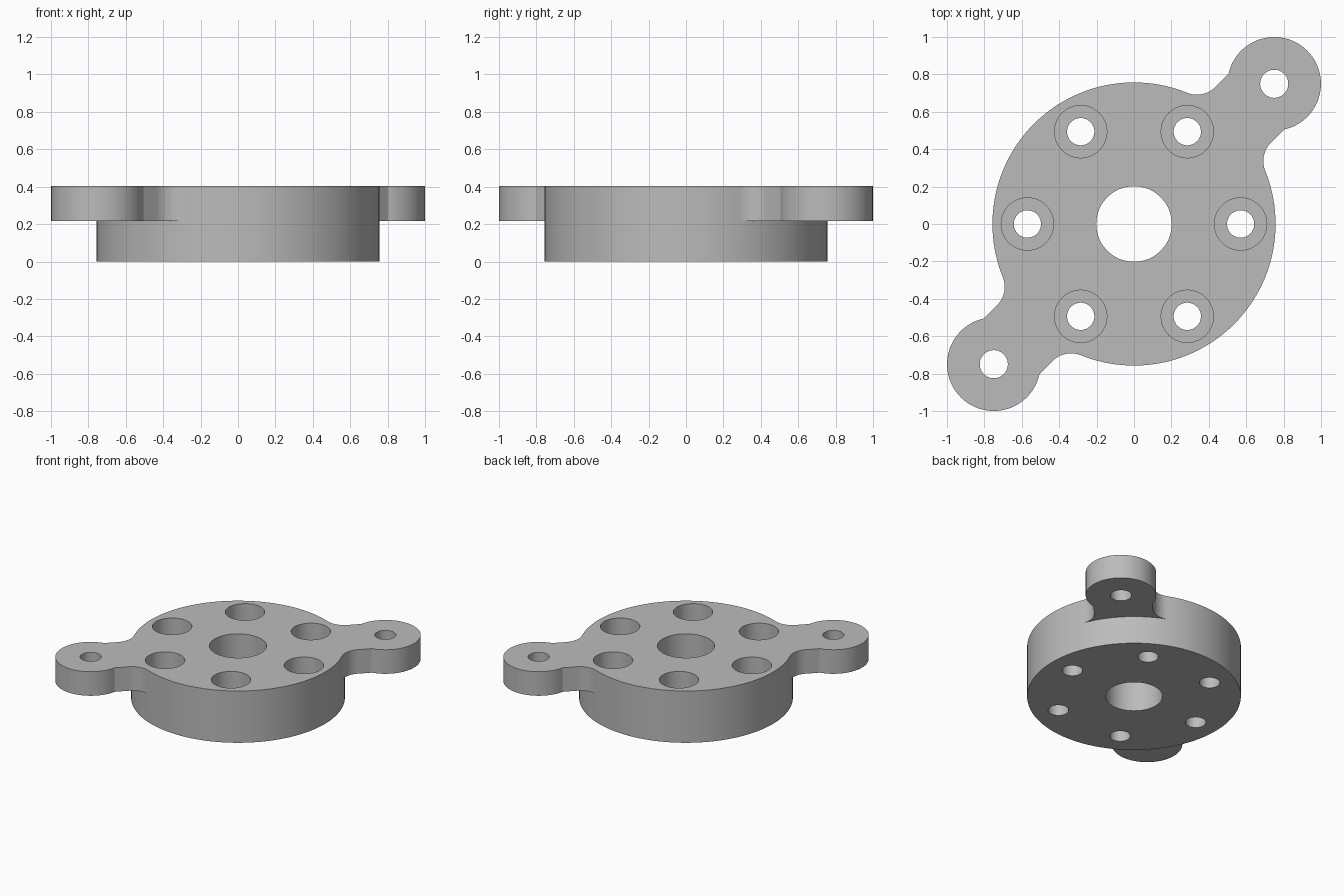
import bpy, bmesh
from math import asin, atan2, cos, sin, pi, sqrt, radians

cube = bpy.data.objects.get("Cube")
if cube:
    bpy.data.objects.remove(cube, do_unlink=True)

# Main dimensions
DISC_R, TOP, STEP = 0.757, 0.405, 0.217
EAR_R, EAR_DIST, NECK_HALF, FILLET = 0.25, 1.06, 0.21, 0.14
BOLT_CIRCLE, COUNTERBORE_Z = 0.57, 0.2

grey = bpy.data.materials.new("machined_grey")
grey.use_nodes = True
colour = (0.5, 0.5, 0.5, 1)
grey.diffuse_color = colour
grey.node_tree.nodes["Principled BSDF"].inputs["Base Color"].default_value = colour


def arc(cx, cy, r, a0, a1, n):
    return [(cx + r * cos(a0 + (a1 - a0) * i / n),
             cy + r * sin(a0 + (a1 - a0) * i / n)) for i in range(n + 1)]


def turn(points, a):
    return [(x * cos(a) - y * sin(a), x * sin(a) + y * cos(a)) for x, y in points]


# Half of the outline: one filleted ear, then the plain rim to the next ear
fv = NECK_HALF + FILLET
fu = sqrt((DISC_R + FILLET) ** 2 - fv ** 2)
spread = atan2(fv, fu)
open_angle = pi - asin(NECK_HALF / EAR_R)
ear = (arc(fu, -fv, FILLET, pi - spread, pi / 2, 12)
       + arc(EAR_DIST, 0, EAR_R, -open_angle, open_angle, 56)
       + arc(fu, fv, FILLET, -pi / 2, spread - pi, 12))
under_ear = arc(0, 0, DISC_R, -spread, spread, 16)
rim = arc(0, 0, DISC_R, spread, pi - spread, 48)[1:-1]


def layer(bm, points, z):
    return [bm.verts.new((x, y, z)) for x, y in points]


def wall(bm, low, high):
    for i in range(len(low)):
        j = (i + 1) % len(low)
        bm.faces.new((low[i], low[j], high[j], high[i]))


# Body: round hub below, eared plate above
bm = bmesh.new()
angles = (radians(45), radians(225))
plate = [p for a in angles for p in turn(ear + rim, a)]
hub = [p for a in angles for p in turn(under_ear + rim, a)]
plate_low, plate_high = layer(bm, plate, STEP), layer(bm, plate, TOP)
hub_low, hub_high = layer(bm, hub, 0), layer(bm, hub, STEP)
wall(bm, plate_low, plate_high)
wall(bm, hub_low, hub_high)
bm.faces.new(plate_high)
bm.faces.new(hub_low[::-1])
for a in angles:
    bm.faces.new(layer(bm, turn(under_ear + ear[::-1][1:-1], a), STEP))
bmesh.ops.remove_doubles(bm, verts=bm.verts, dist=0.0001)
bmesh.ops.recalc_face_normals(bm, faces=bm.faces)
mesh = bpy.data.meshes.new("flange_body")
bm.to_mesh(mesh)
bm.free()
body = bpy.data.objects.new("flange_body", mesh)
bpy.context.collection.objects.link(body)
mesh.materials.append(grey)


def drill(name, x, y, radius, z0=-0.1, sides=48):
    bpy.ops.mesh.primitive_cylinder_add(vertices=sides, radius=radius, depth=0.6 - z0,
                                        location=(x, y, (0.6 + z0) / 2))
    cutter = bpy.context.object
    cutter.name = name
    cutter.hide_render = True
    cutter.data.materials.append(grey)
    bpy.context.view_layer.objects.active = body
    mod = body.modifiers.new(name, 'BOOLEAN')
    mod.operation, mod.solver, mod.object = 'DIFFERENCE', 'EXACT', cutter
    bpy.ops.object.modifier_apply(modifier=name)
    bpy.data.objects.remove(cutter, do_unlink=True)


# Centre bore, ear holes and six counterbored bolt holes
drill("centre_bore", 0, 0, 0.202, sides=64)
for a in angles:
    drill("ear_hole", EAR_DIST * cos(a), EAR_DIST * sin(a), 0.075)
for k in range(6):
    x, y = BOLT_CIRCLE * cos(k * pi / 3), BOLT_CIRCLE * sin(k * pi / 3)
    drill("counterbore", x, y, 0.14, COUNTERBORE_Z)
    drill("bolt_hole", x, y, 0.073)

bpy.ops.object.select_all(action='DESELECT')
body.select_set(True)
bpy.context.view_layer.objects.active = body
bpy.ops.object.shade_smooth_by_angle(angle=radians(25))
